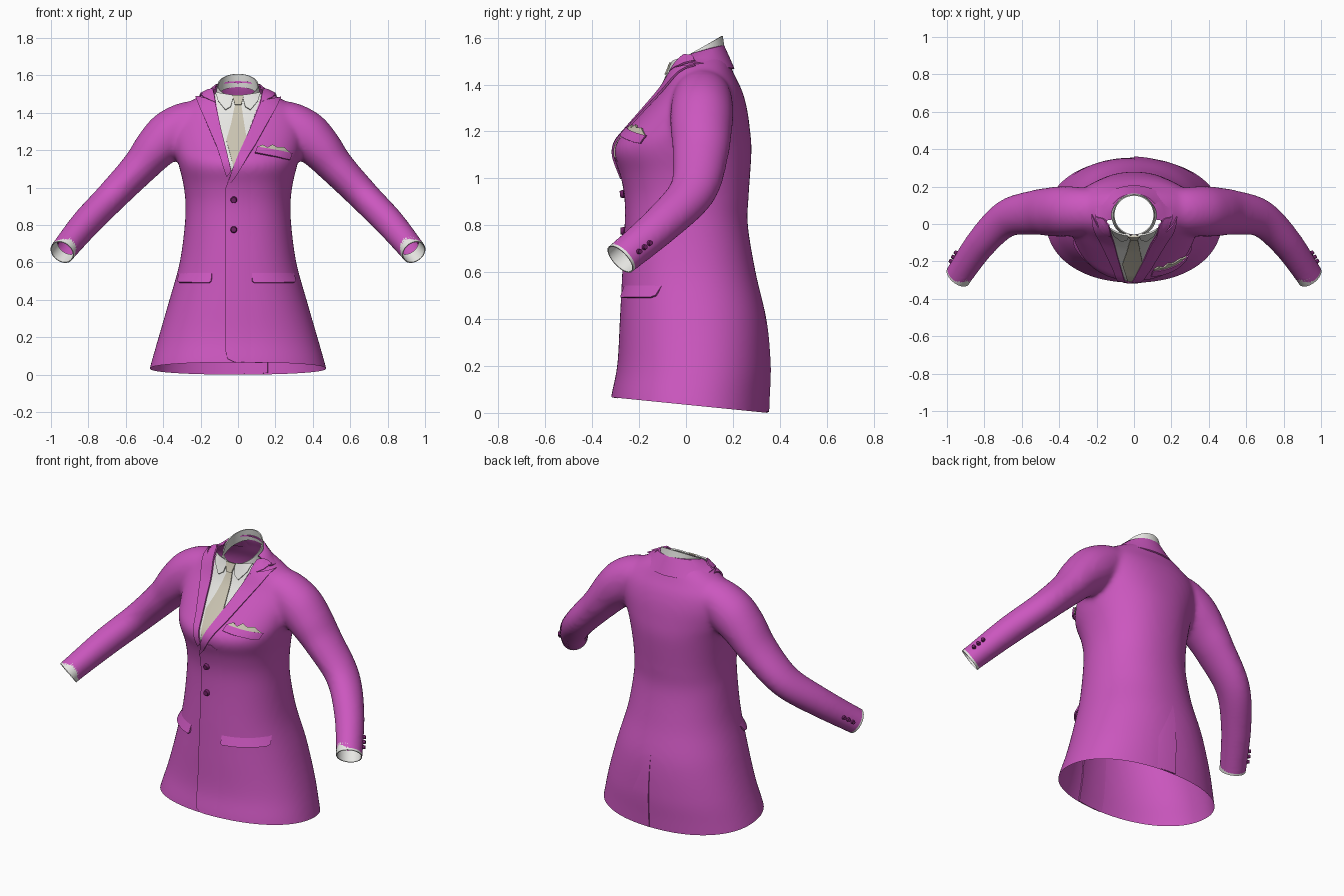
import bpy, bmesh
from math import sin, cos, pi, radians, copysign
from mathutils import Vector
from mathutils.bvhtree import BVHTree

cube = bpy.data.objects.get("Cube")
if cube:
    bpy.data.objects.remove(cube, do_unlink=True)


def material(name, rgb):
    m = bpy.data.materials.new(name)
    m.use_nodes = True
    m.diffuse_color = (*rgb, 1)
    m.node_tree.nodes["Principled BSDF"].inputs["Base Color"].default_value = (*rgb, 1)
    return m


PINK = material("magenta cloth", (0.60, 0.095, 0.52))
WHITE = material("white shirt", (0.80, 0.80, 0.77))
CREAM = material("cream silk", (0.60, 0.56, 0.45))
PLUM = material("plum button", (0.16, 0.015, 0.13))


def finish(bm, name, mat, modifiers=()):
    """Turn a bmesh into a smooth-shaded object with its modifiers applied."""
    mesh = bpy.data.meshes.new(name)
    bm.to_mesh(mesh)
    bm.free()
    mesh.materials.append(mat)
    obj = bpy.data.objects.new(name, mesh)
    bpy.context.collection.objects.link(obj)
    bpy.ops.object.select_all(action='DESELECT')
    obj.select_set(True)
    bpy.context.view_layer.objects.active = obj
    for kind, settings in modifiers:
        mod = obj.modifiers.new(kind.title(), kind)
        for key, value in settings.items():
            setattr(mod, key, value)
        bpy.ops.object.modifier_apply(modifier=mod.name)
    bpy.ops.object.shade_smooth_by_angle(angle=radians(50))
    return obj


def spline(rows, n=6):
    """Catmull-Rom resampling of rows of numbers."""
    p = [rows[0], *rows, rows[-1]]
    out = []
    for i in range(1, len(p) - 2):
        for t in (k / n for k in range(n)):
            out.append([0.5 * (2*b + (c-a)*t + (2*a - 5*b + 4*c - d)*t*t + (3*b - a - 3*c + d)*t**3)
                        for a, b, c, d in zip(*p[i-1:i+3])])
    return out + [list(rows[-1])]


def loft(bm, rings, closed=True, caps=False):
    loops = [[bm.verts.new(p) for p in ring] for ring in rings]
    n = len(loops[0])
    for a, b in zip(loops, loops[1:]):
        for i in range(n if closed else n - 1):
            j = (i + 1) % n
            bm.faces.new((a[i], a[j], b[j], b[i]))
    if caps:
        bm.faces.new(loops[0][::-1])
        bm.faces.new(loops[-1])
    bmesh.ops.recalc_face_normals(bm, faces=bm.faces)


def angles(n):
    return [2 * pi * i / n for i in range(n)]


def body_ring(z, rx, front, back):
    soft = lambda v: copysign(abs(v) ** 0.92, v)
    mid, ry = (front + back) / 2, (back - front) / 2
    return [(rx * soft(cos(a)), mid + ry * soft(sin(a)), z) for a in angles(64)]


def tube_ring(center, t, rv, ru, side):
    v = t.cross(Vector((0, 1, 0))).normalized()
    u = v.cross(t)
    pts = [center + v * rv * cos(a) + u * ru * sin(a) for a in angles(32)]
    return [(side * p.x, p.y, p.z) for p in pts]


# Jacket shell: torso and sleeves fused into one skin
torso = [(-0.08, 0.50, -0.33, 0.345), (0.06, 0.465, -0.315, 0.35), (0.2, 0.425, -0.288, 0.355),
         (0.4, 0.367, -0.277, 0.342), (0.6, 0.312, -0.267, 0.297), (0.8, 0.285, -0.257, 0.264),
         (0.92, 0.281, -0.258, 0.267), (1.02, 0.293, -0.277, 0.274), (1.1, 0.312, -0.305, 0.279),
         (1.15, 0.325, -0.298, 0.279), (1.2, 0.338, -0.257, 0.274), (1.3, 0.35, -0.172, 0.26),
         (1.38, 0.335, -0.107, 0.237), (1.44, 0.285, -0.075, 0.207), (1.49, 0.205, -0.055, 0.186),
         (1.53, 0.138, -0.045, 0.167), (1.6, 0.115, -0.025, 0.15), (1.66, 0.11, -0.02, 0.145)]
sleeve = [(0.15, 0.07, 1.36, 0.10, 0.11), (0.27, 0.07, 1.345, 0.115, 0.125),
          (0.36, 0.068, 1.285, 0.13, 0.135), (0.44, 0.065, 1.21, 0.117, 0.132),
          (0.53, 0.062, 1.105, 0.097, 0.12), (0.68, 0.03, 0.948, 0.085, 0.102),
          (0.815, -0.1, 0.808, 0.08, 0.087), (0.935, -0.27, 0.663, 0.07, 0.077),
          (0.985, -0.342, 0.602, 0.07, 0.077)]
bm = bmesh.new()
loft(bm, [body_ring(*row) for row in spline(torso)], caps=True)
path = spline(sleeve)
for side in (1, -1):
    rings = []
    for i, row in enumerate(path):
        ahead, behind = path[min(i + 1, len(path) - 1)], path[max(i - 1, 0)]
        t = (Vector(ahead[:3]) - Vector(behind[:3])).normalized()
        rings.append(tube_ring(Vector(row[:3]), t, row[3], row[4], side))
    loft(bm, rings, caps=True)
jacket = finish(bm, "jacket", PINK, [
    ('REMESH', dict(mode='VOXEL', voxel_size=0.014)),
    ('SMOOTH', dict(factor=0.5, iterations=14))])

bm = bmesh.new()
bm.from_mesh(jacket.data)
skin = BVHTree.FromBMesh(bm)


def cut(co, no, inside):
    faces = [f for f in bm.faces if inside(f.calc_center_median())]
    geom = {g for f in faces for g in (*f.verts, *f.edges)}
    bmesh.ops.bisect_plane(bm, geom=[*geom, *faces], plane_co=co, plane_no=no, clear_outer=True)


# Open the hem, the neck and both cuffs
cuff = Vector((0.935, -0.272, 0.662))
cuff_dir = Vector((0.45, -0.68, -0.58)).normalized()
cut((0, 0, 0.035), (0, -0.1, -1), lambda c: c.z < 0.3 and abs(c.x) < 0.6)
cut((0, 0, 1.51), (0, -0.35, 1), lambda c: c.z > 1.4 and abs(c.x) < 0.3)
for side in (1, -1):
    mirror = Vector((side, 1, 1))
    cut(cuff * mirror, cuff_dir * mirror, lambda c: c.x * side > 0.7)
bm.to_mesh(jacket.data)
bm.free()
bpy.ops.object.shade_smooth_by_angle(angle=radians(80))


def surface(x, z, face=-1):
    loc, normal, *_ = skin.ray_cast(Vector((x, face * 2, z)), Vector((0, -face, 0)))
    if loc is None:
        loc, normal, *_ = skin.find_nearest(Vector((x, 0.05, z)))
    return loc, normal


def patch(name, mat, outline, lift, face=-1, mirror=1, thick=0.009):
    """Thin plate cut from an x-z outline and laid on the jacket skin."""
    bm = bmesh.new()
    bm.faces.new([bm.verts.new((x * mirror, 0, z)) for x, z in outline])
    bmesh.ops.triangulate(bm, faces=bm.faces)
    for axis, normal in ((0, (1, 0, 0)), (2, (0, 0, 1))):
        low = min(v.co[axis] for v in bm.verts)
        high = max(v.co[axis] for v in bm.verts)
        for k in range(1, int((high - low) / 0.016) + 1):
            at = Vector(normal) * (low + k * 0.016)
            bmesh.ops.bisect_plane(bm, geom=[*bm.verts, *bm.edges, *bm.faces],
                                   plane_co=at, plane_no=normal)
    bm.normal_update()
    flip = [f for f in bm.faces if f.normal.y * face < 0]
    bmesh.ops.reverse_faces(bm, faces=flip)
    for v in bm.verts:
        x, z = v.co.x, v.co.z
        loc, normal = surface(x, z, face)
        v.co = loc + normal * (lift(x, z) if callable(lift) else lift)
    return finish(bm, name, mat, [('SOLIDIFY', dict(thickness=thick, offset=-1))])


# Shirt front, tie and shirt collar points
patch("shirt_front", WHITE, [(-0.035, 1.08), (0.05, 1.28), (0.13, 1.5), (0.06, 1.485),
                             (-0.06, 1.485), (-0.125, 1.5), (-0.09, 1.3)], 0.003, thick=0.004)
patch("tie_blade", CREAM, [(-0.014, 1.45), (0.016, 1.45), (0.034, 1.33), (0.047, 1.25),
                           (-0.018, 1.09), (-0.062, 1.25), (-0.038, 1.33)], 0.009)
patch("tie_knot", CREAM, [(-0.03, 1.49), (0.03, 1.49), (0.018, 1.437), (-0.016, 1.437)], 0.017)
for side, label in ((1, "left"), (-1, "right")):
    patch(label + "_collar_point", WHITE, [(0.022, 1.492), (0.038, 1.43), (0.066, 1.412),
                                           (0.105, 1.46), (0.118, 1.505)], 0.011, mirror=side)

# Lapels with notched collar fronts
patch("right_lapel", PINK, [(-0.035, 1.09), (-0.088, 1.3), (-0.122, 1.46), (-0.225, 1.485),
                            (-0.20, 1.42), (-0.115, 1.22), (-0.06, 1.06)], 0.012)
patch("left_lapel", PINK, [(-0.062, 1.0), (-0.03, 1.1), (0.06, 1.3), (0.122, 1.46),
                           (0.225, 1.475), (0.20, 1.42), (0.09, 1.22), (-0.02, 1.05)], 0.014)
for side, label in ((1, "left"), (-1, "right")):
    patch(label + "_collar_front", PINK, [(0.118, 1.45), (0.127, 1.52), (0.15, 1.515),
                                          (0.195, 1.492), (0.18, 1.476)], 0.016, mirror=side)

# Overlapping front panel and centre back vent, fading into the skin
patch("front_overlap", PINK, [(-0.032, 1.09), (-0.065, 1.0), (-0.068, 0.13), (-0.055, 0.085),
                              (-0.02, 0.067), (0.15, 0.064), (0.15, 1.0), (0.03, 1.09)],
      lambda x, z: 0.008 - 0.06 * (x + 0.065), thick=0.006)
patch("back_vent", PINK, [(0.0, 0.45), (0.0, 0.004), (0.16, 0.008), (0.16, 0.45)],
      lambda x, z: 0.007 * (1 - max(0, z - 0.2) / 0.25) - 0.06 * x, face=1, thick=0.006)

# Hip pocket flaps
for label, x0, x1 in (("right", -0.315, -0.14), ("left", 0.075, 0.30)):
    patch(label + "_pocket_flap", PINK, [(x0, 0.5), (x0 + 0.01, 0.492), (x1 - 0.01, 0.492),
                                         (x1, 0.5), (x1, 0.56), (x0, 0.56)],
          lambda x, z: 0.016 - 0.3 * (z - 0.49))

# Breast pocket and folded pocket square
patch("breast_pocket", PINK, [(0.09, 1.178), (0.265, 1.148), (0.278, 1.18), (0.10, 1.208)], 0.018)
patch("pocket_square", CREAM, [(0.105, 1.18), (0.105, 1.212), (0.13, 1.222), (0.155, 1.208),
                               (0.18, 1.224), (0.21, 1.206), (0.24, 1.21), (0.272, 1.182),
                               (0.26, 1.165)], 0.013)

# Jacket collar folded around the back of the neck
bm = bmesh.new()
rows = []
for rx, ry, z, rise in ((0.120, 0.104, 1.535, 0.03), (0.130, 0.114, 1.535, 0.03),
                        (0.162, 0.137, 1.513, 0.0), (0.205, 0.157, 1.492, -0.025)):
    arc = [radians(-12 + 204 * i / 40) for i in range(41)]
    rows.append([(rx * cos(a), 0.046 + ry * sin(a), z + rise * sin(a)) for a in arc])
loft(bm, rows, closed=False)
finish(bm, "jacket_collar", PINK, [('SOLIDIFY', dict(thickness=0.008, offset=0))])

# Shirt collar band, higher at the back
bm = bmesh.new()
rows = []
for rx, ry, drop in ((0.118, 0.118, 0.07), (0.113, 0.111, 0.035), (0.107, 0.106, 0)):
    rows.append([(rx * cos(a), 0.048 + ry * sin(a),
                  1.52 + 0.57 * (0.048 + 0.106 * sin(a)) - drop) for a in angles(48)])
loft(bm, rows)
finish(bm, "shirt_collar", WHITE, [('SOLIDIFY', dict(thickness=0.006, offset=0))])


def button(name, loc, normal, radius):
    bm = bmesh.new()
    bmesh.ops.create_cone(bm, cap_ends=True, segments=20, radius1=radius,
                          radius2=radius * 0.8, depth=0.016)
    rot = normal.to_track_quat('Z', 'Y')
    for v in bm.verts:
        v.co = loc + normal * 0.01 + rot @ v.co
    finish(bm, name, PLUM)


# Front buttons
for i, z in enumerate((0.935, 0.775)):
    loc, normal = surface(-0.022, z)
    button(f"front_button_{i + 1}", loc + normal * 0.004, normal, 0.018)

# Shirt cuffs and sleeve buttons
for side, label in ((1, "left"), (-1, "right")):
    bm = bmesh.new()
    loft(bm, [tube_ring(cuff + cuff_dir * d, cuff_dir, 0.065, 0.072, side)
              for d in (-0.06, 0.0, 0.012)])
    finish(bm, label + "_shirt_cuff", WHITE, [('SOLIDIFY', dict(thickness=0.005, offset=0))])
    for i in range(3):
        near = Vector((side * (0.972 - 0.013 * i), -0.203 + 0.023 * i, 0.688 + 0.018 * i))
        loc, normal, *_ = skin.find_nearest(near)
        button(f"{label}_sleeve_button_{i + 1}", loc - normal * 0.004, normal, 0.012)
